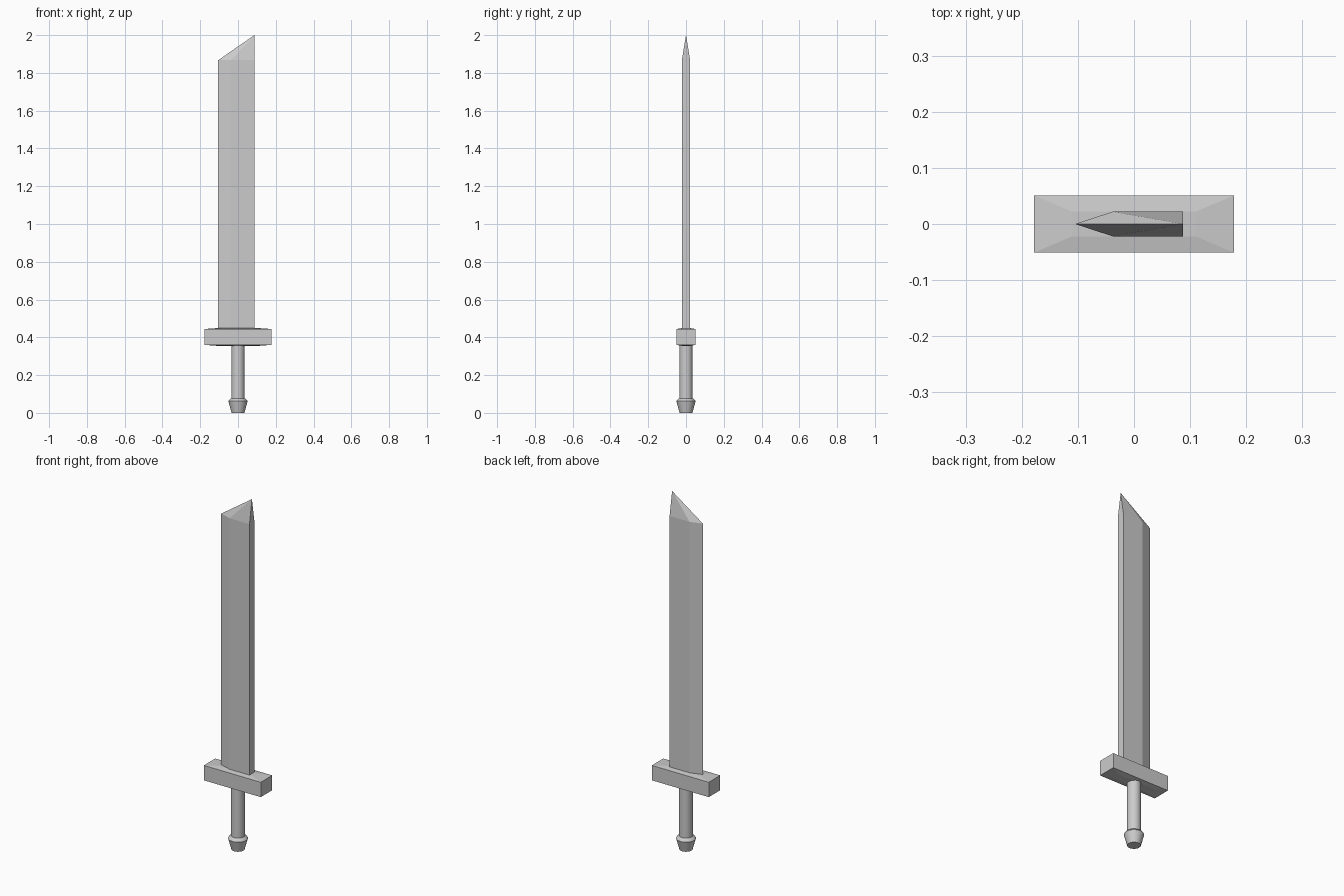
import bpy, bmesh, math

if "Cube" in bpy.data.objects:
    bpy.data.objects.remove(bpy.data.objects["Cube"])


def finish(name, bm, smooth=False):
    bmesh.ops.recalc_face_normals(bm, faces=bm.faces[:])
    mesh = bpy.data.meshes.new(name)
    bm.to_mesh(mesh)
    bm.free()
    obj = bpy.data.objects.new(name, mesh)
    bpy.context.collection.objects.link(obj)
    if smooth:
        bpy.ops.object.select_all(action='DESELECT')
        obj.select_set(True)
        bpy.context.view_layer.objects.active = obj
        bpy.ops.object.shade_smooth_by_angle(angle=math.radians(30))
    return obj


def loft(name, rings, smooth=False):
    """Skin equal-length rings of points and cap both ends."""
    bm = bmesh.new()
    loops = [[bm.verts.new(p) for p in ring] for ring in rings]
    n = len(loops[0])
    for a, b in zip(loops, loops[1:]):
        for i in range(n):
            j = (i + 1) % n
            bm.faces.new((a[i], a[j], b[j], b[i]))
    bm.faces.new(loops[0])
    bm.faces.new(loops[-1])
    return finish(name, bm, smooth)


def circle(r, z, n=24):
    return [(r * math.cos(2 * math.pi * i / n), r * math.sin(2 * math.pi * i / n), z)
            for i in range(n)]


def rect(hx, hy, z):
    return [(-hx, -hy, z), (hx, -hy, z), (hx, hy, z), (-hx, hy, z)]


# Blade: single-edged section, with a slanted, faceted tip
section = [(-0.105, 0), (-0.038, -0.022), (0.087, -0.022), (0.087, 0.022), (-0.038, 0.022)]
bm = bmesh.new()
low = [bm.verts.new((x, y, 0.44)) for x, y in section]
high = [bm.verts.new((x, y, 1.867)) for x, y in section]
tip = bm.verts.new((0.087, 0, 2.0))
bm.faces.new(low)
for i in range(5):
    j = (i + 1) % 5
    bm.faces.new((low[i], low[j], high[j], high[i]))
    bm.faces.new((high[i], high[j], tip))
finish("blade", bm)

# Guard: block with very slightly raised faces around blade and grip
loft("guard", [rect(0.11, 0.022, 0.355), rect(0.178, 0.051, 0.36),
               rect(0.178, 0.051, 0.444), rect(0.11, 0.022, 0.449)])

# Grip and flared pommel
loft("grip", [circle(0.035, 0.07), circle(0.035, 0.36)], True)
loft("pommel", [circle(0.034, 0), circle(0.051, 0.062), circle(0.046, 0.07),
                circle(0.034, 0.078)], True)
